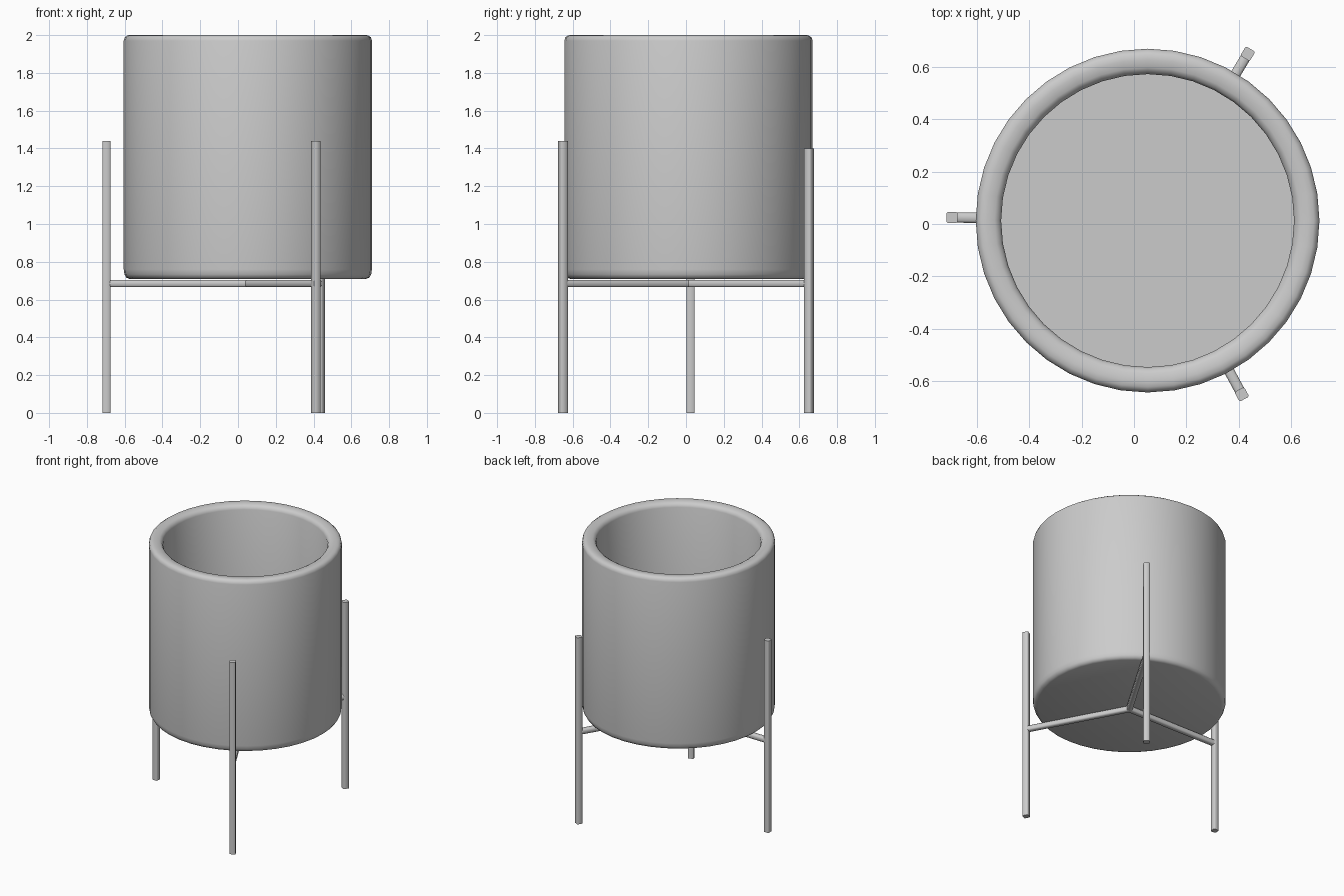
import bpy, bmesh, math
from mathutils import Vector, Matrix

if "Cube" in bpy.data.objects:
    bpy.data.objects.remove(bpy.data.objects["Cube"])

grey = bpy.data.materials.new("plain grey")
grey.diffuse_color = (0.6, 0.6, 0.6, 1)
grey.use_nodes = True
grey.node_tree.nodes["Principled BSDF"].inputs["Base Color"].default_value = grey.diffuse_color

CENTRE = Vector((0.052, 0.013, 0))
FLOOR = 0.745   # inside floor of the pot


def finish(bm, name, angle):
    bmesh.ops.recalc_face_normals(bm, faces=bm.faces)
    mesh = bpy.data.meshes.new(name)
    bm.to_mesh(mesh)
    bm.free()
    obj = bpy.data.objects.new(name, mesh)
    bpy.context.collection.objects.link(obj)
    mesh.materials.append(grey)
    bpy.ops.object.select_all(action='DESELECT')
    obj.select_set(True)
    bpy.context.view_layer.objects.active = obj
    bpy.ops.object.shade_smooth_by_angle(angle=math.radians(angle))
    return obj


def rod(name, a, b, width, sideways, round_off):
    """Square rod with eased corners from a to b; sideways sets its turn."""
    z = (b - a).normalized()
    x = sideways.normalized()
    y = z.cross(x)
    turn = Matrix((x, y, z)).transposed()
    h, c = width / 2, width * round_off
    outline = [(h, -h + c), (h, h - c), (h - c, h), (-h + c, h),
               (-h, h - c), (-h, -h + c), (-h + c, -h), (h - c, -h)]
    bm = bmesh.new()
    rings = [[bm.verts.new(p + turn @ Vector((u, v, 0))) for u, v in outline]
             for p in (a, b)]
    n = len(outline)
    for i in range(n):
        j = (i + 1) % n
        bm.faces.new((rings[0][i], rings[0][j], rings[1][j], rings[1][i]))
    bm.faces.new(rings[0][::-1])
    bm.faces.new(rings[1])
    return finish(bm, name, 50)


# Pot: hollow lathe with rounded rim and bottom edge
profile = [(0, 0.709), (0.625, 0.709), (0.643, 0.716), (0.653, 0.733),
           (0.657, 0.76), (0.657, 1.97), (0.652, 1.988), (0.636, 1.999),
           (0.615, 2.0), (0.585, 1.997), (0.568, 1.986), (0.56, 1.967),
           (0.56, FLOOR), (0, FLOOR)]
bm = bmesh.new()
verts = [bm.verts.new((r, 0, z)) for r, z in profile]
edges = [bm.edges.new(pair) for pair in zip(verts, verts[1:])]
bmesh.ops.spin(bm, geom=verts + edges, cent=(0, 0, 0), axis=(0, 0, 1),
               angle=2 * math.pi, steps=40)
bmesh.ops.remove_doubles(bm, verts=bm.verts, dist=0.0005)
bmesh.ops.translate(bm, verts=bm.verts, vec=CENTRE)
finish(bm, "pot", 50)

# Stand: three upright legs, each joined to the middle by a bar
legs = {"left": (-0.696, 0.025, 1.44),
        "back": (0.435, 0.651, 1.40),
        "front": (0.412, -0.651, 1.44)}
for side, (x, y, top) in legs.items():
    foot = Vector((x, y, 0))
    out = (foot - CENTRE).normalized()
    rod(side + "_leg", foot, foot + Vector((0, 0, top)), 0.042, out, 0.12)
    hub = CENTRE + Vector((0, 0, 0.685))
    tip = foot + out * 0.018 + Vector((0, 0, 0.685))
    rod(side + "_bar", hub, tip, 0.039, Vector((0, 0, 1)), 0.2)
